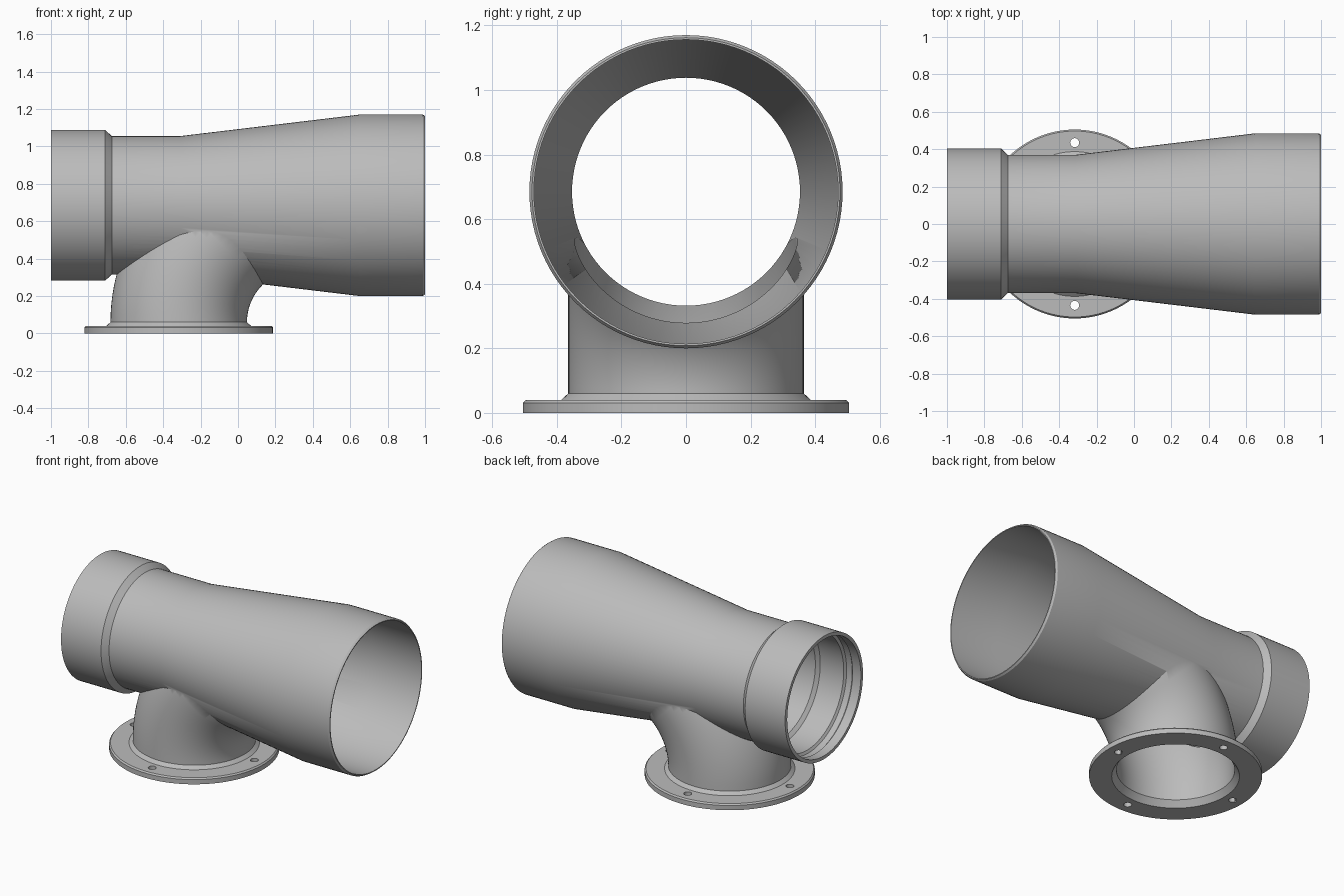
import bpy, bmesh
from math import sin, cos, pi, radians
from mathutils import Vector

cube = bpy.data.objects.get("Cube")
if cube:
    bpy.data.objects.remove(cube)

SEG = 96
AXIS_Z = 0.685      # height of the main pipe axis
BRANCH_X = -0.317   # centre of the flange
RADIUS = 0.365      # branch outer radius
BEND = 0.645        # bend radius of the branch

grey = bpy.data.materials.new("plain grey")
grey.use_nodes = True
grey.diffuse_color = (0.5, 0.5, 0.5, 1)
grey.node_tree.nodes["Principled BSDF"].inputs["Base Color"].default_value = (0.5, 0.5, 0.5, 1)


def loft(name, stations, closed=False, seg=SEG):
    """Join circles given as (centre, direction, radius); cap or close the ends."""
    bm = bmesh.new()
    rings = []
    for c, d, r in stations:
        d = Vector(d)
        u = Vector((d.z, 0, -d.x))
        v = Vector((0, 1, 0))
        rings.append([bm.verts.new(Vector(c) + r * (cos(t) * u + sin(t) * v))
                      for t in (2 * pi * i / seg for i in range(seg))])
    pairs = list(zip(rings, rings[1:]))
    if closed:
        pairs.append((rings[-1], rings[0]))
    else:
        bm.faces.new(rings[0])
        bm.faces.new(rings[-1])
    for a, b in pairs:
        for i in range(seg):
            j = (i + 1) % seg
            bm.faces.new((a[i], a[j], b[j], b[i]))
    bmesh.ops.recalc_face_normals(bm, faces=bm.faces)
    me = bpy.data.meshes.new(name)
    bm.to_mesh(me)
    bm.free()
    me.materials.append(grey)
    ob = bpy.data.objects.new(name, me)
    bpy.context.collection.objects.link(ob)
    return ob


def along_x(profile):
    return [((x, 0, AXIS_Z), (1, 0, 0), r) for x, r in profile]


def along_z(profile, x=BRANCH_X, y=0):
    return [((x, y, z), (0, 0, 1), r) for r, z in profile]


def elbow(r, start):
    """Vertical start, a 45 degree bend towards +x, then a straight end inside the pipe."""
    path = along_z([(r, start)]) if start < 0.06 else []
    for i in range(17):
        a = radians(45 * i / 16)
        path.append(((BRANCH_X + BEND * (1 - cos(a)), 0, 0.06 + BEND * sin(a)),
                     (sin(a), 0, cos(a)), r))
    c, d, _ = path[-1]
    path.append((Vector(c) + 0.2 * Vector(d), d, r))
    return path


def combine(target, other, operation):
    mod = target.modifiers.new(operation, 'BOOLEAN')
    mod.operation = operation
    mod.solver = 'EXACT'
    mod.object = other
    bpy.context.view_layer.update()
    dg = bpy.context.evaluated_depsgraph_get()
    mesh = bpy.data.meshes.new_from_object(target.evaluated_get(dg))
    target.modifiers.clear()
    target.data = mesh
    bpy.data.objects.remove(other)


# Main pipe: socket on the left, taper to the wide mouth on the right
body = loft("pipe_body", along_x([
    (-1, 0.403), (-0.71, 0.403), (-0.675, 0.37), (-0.31, 0.37),
    (0.65, 0.485), (0.988, 0.485), (1, 0.477)]))

# Branch bending into the pipe
combine(body, loft("branch", elbow(RADIUS, 0.06)), 'UNION')

# Bores, with a seal groove and a stop shoulder in the socket
combine(body, loft("main_bore", along_x([
    (-1.05, 0.381), (-0.94, 0.381), (-0.93, 0.391), (-0.89, 0.391), (-0.88, 0.375),
    (-0.71, 0.375), (-0.69, 0.353), (-0.31, 0.353), (0.65, 0.471), (1.05, 0.471)])),
    'DIFFERENCE')
combine(body, loft("branch_bore", elbow(0.345, 0.02)), 'DIFFERENCE')

# Flange with chamfered rim, neck collar and four bolt holes
flange = loft("flange", along_z([
    (0.373, 0), (0.505, 0), (0.505, 0.031), (0.497, 0.04), (0.387, 0.04),
    (RADIUS, 0.06), (0.345, 0.06), (0.345, 0.04)]), closed=True)
for k in range(4):
    a = k * pi / 2
    hole = loft("bolt_hole", along_z([(0.024, -0.05), (0.024, 0.1)],
                BRANCH_X + 0.435 * cos(a), 0.435 * sin(a)), seg=24)
    combine(flange, hole, 'DIFFERENCE')

# Smooth shading with sharp edges kept
for ob in bpy.context.view_layer.objects:
    ob.select_set(ob in (body, flange))
bpy.context.view_layer.objects.active = body
bpy.ops.object.shade_smooth_by_angle(angle=radians(30))
